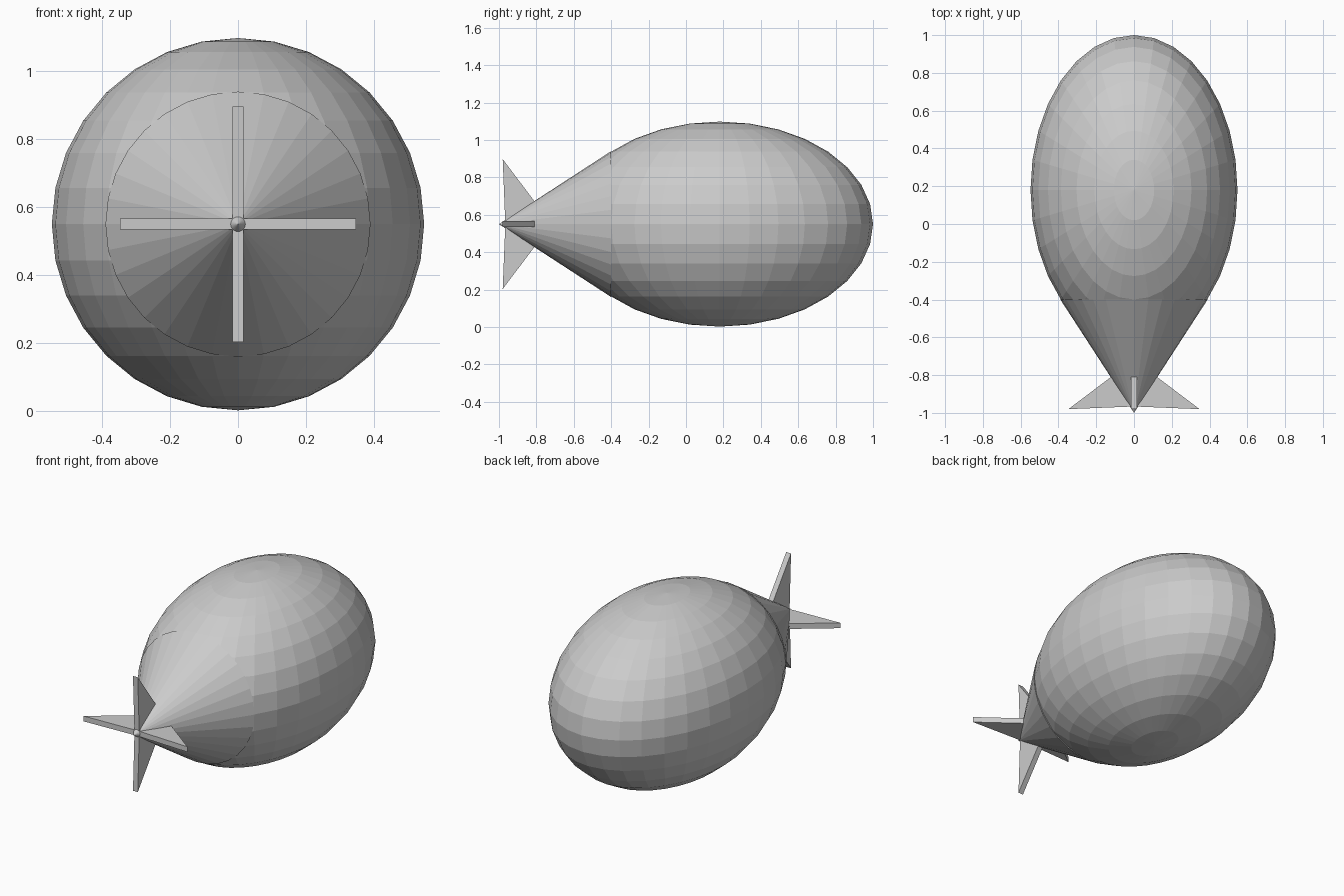
import bpy, bmesh, math
from mathutils import Matrix

if "Cube" in bpy.data.objects:
    bpy.data.objects.remove(bpy.data.objects["Cube"])

CENTRE_Z = 0.55
grey = bpy.data.materials.new("light grey")
grey.diffuse_color = (0.6, 0.6, 0.6, 1)
grey.use_nodes = True
grey.node_tree.nodes["Principled BSDF"].inputs["Base Color"].default_value = grey.diffuse_color


def add_part(name, bm):
    bmesh.ops.recalc_face_normals(bm, faces=bm.faces)
    mesh = bpy.data.meshes.new(name)
    bm.to_mesh(mesh)
    bm.free()
    mesh.materials.append(grey)
    obj = bpy.data.objects.new(name, mesh)
    bpy.context.collection.objects.link(obj)
    return obj


# Envelope: flat-faced ellipsoid with vertical poles
bm = bmesh.new()
bmesh.ops.create_uvsphere(bm, u_segments=32, v_segments=16, radius=1)
bmesh.ops.transform(bm, verts=bm.verts, matrix=Matrix.Translation((0, 0.18, CENTRE_Z))
                    @ Matrix.Diagonal((0.548, 0.82, 0.548, 1)))
add_part("envelope", bm)

# Tail cone: base sunk into the envelope, point at the front
BASE_Y, TIP_Y = -0.40, -1.0
bm = bmesh.new()
bmesh.ops.create_cone(bm, cap_ends=True, segments=32, radius1=0.39, radius2=0,
                      depth=BASE_Y - TIP_Y)
bmesh.ops.remove_doubles(bm, verts=bm.verts, dist=1e-5)
bmesh.ops.transform(bm, verts=bm.verts,
                    matrix=Matrix.Translation((0, (BASE_Y + TIP_Y) / 2, CENTRE_Z))
                    @ Matrix.Rotation(math.pi / 2, 4, 'X'))
add_part("tail_cone", bm)

# Four tail fins: one swept outline (radius, y), thickened and turned about the long axis
OUTLINE = [(0, -0.966), (0.347, -0.98), (0.122, -0.81), (0, -0.81)]
THICK = 0.032
for i, side in enumerate(("right", "upper", "left", "lower")):
    bm = bmesh.new()
    face = bm.faces.new([bm.verts.new((r, y, -THICK / 2)) for r, y in OUTLINE])
    new = bmesh.ops.extrude_face_region(bm, geom=[face])["geom"]
    bmesh.ops.translate(bm, vec=(0, 0, THICK),
                        verts=[v for v in new if isinstance(v, bmesh.types.BMVert)])
    bmesh.ops.transform(bm, verts=bm.verts, matrix=Matrix.Translation((0, 0, CENTRE_Z))
                        @ Matrix.Rotation(-i * math.pi / 2, 4, 'Y'))
    add_part(side + "_fin", bm)
